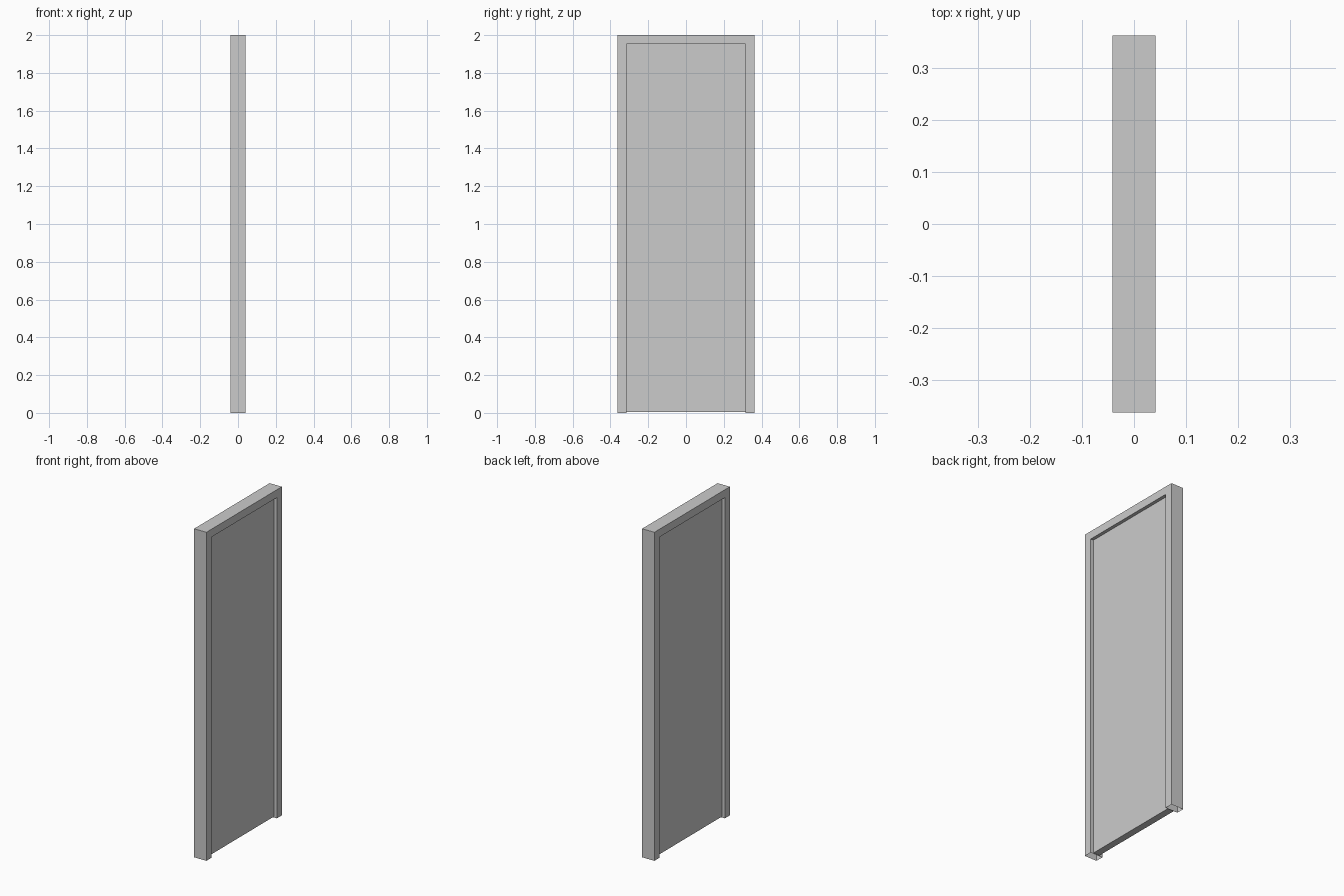
import bpy, bmesh

cube = bpy.data.objects.get("Cube")
if cube:
    bpy.data.objects.remove(cube)

HALF_DEPTH = 0.041
HALF_WIDTH, HEIGHT = 0.363, 2.0
OPEN_HALF, OPEN_TOP = 0.315, 1.952
DOOR_HALF_DEPTH, DOOR_GAP = 0.021, 0.005

grey = bpy.data.materials.new("plain grey")
grey.use_nodes = True
colour = (0.6, 0.6, 0.6, 1)
grey.diffuse_color = colour
grey.node_tree.nodes["Principled BSDF"].inputs["Base Color"].default_value = colour


def extrude_profile(name, outline, half_depth, open_foot=False):
    """Extrude a (y, z) outline along x, optionally leaving the feet open."""
    bm = bmesh.new()
    face = bm.faces.new([bm.verts.new((-half_depth, y, z)) for y, z in outline])
    out = bmesh.ops.extrude_face_region(bm, geom=[face], use_keep_orig=True)
    moved = [v for v in out["geom"] if isinstance(v, bmesh.types.BMVert)]
    bmesh.ops.translate(bm, verts=moved, vec=(2 * half_depth, 0, 0))
    bmesh.ops.recalc_face_normals(bm, faces=bm.faces)
    if open_foot:
        feet = [f for f in bm.faces if all(v.co.z < 0.001 for v in f.verts)]
        bmesh.ops.delete(bm, geom=feet, context="FACES_ONLY")
    mesh = bpy.data.meshes.new(name)
    bm.to_mesh(mesh)
    bm.free()
    mesh.materials.append(grey)
    obj = bpy.data.objects.new(name, mesh)
    bpy.context.collection.objects.link(obj)
    return obj


# Frame: two jambs and a header in one piece, hollow at the feet
half = [(HALF_WIDTH, HEIGHT), (HALF_WIDTH, 0), (OPEN_HALF, 0), (OPEN_HALF, OPEN_TOP)]
frame_outline = half + [(-y, z) for y, z in reversed(half)]
extrude_profile("door_frame", frame_outline, HALF_DEPTH, open_foot=True)

# Door leaf: slab recessed equally on both sides
leaf_outline = [(OPEN_HALF, DOOR_GAP), (OPEN_HALF, OPEN_TOP),
                (-OPEN_HALF, OPEN_TOP), (-OPEN_HALF, DOOR_GAP)]
extrude_profile("door_leaf", leaf_outline, DOOR_HALF_DEPTH)
